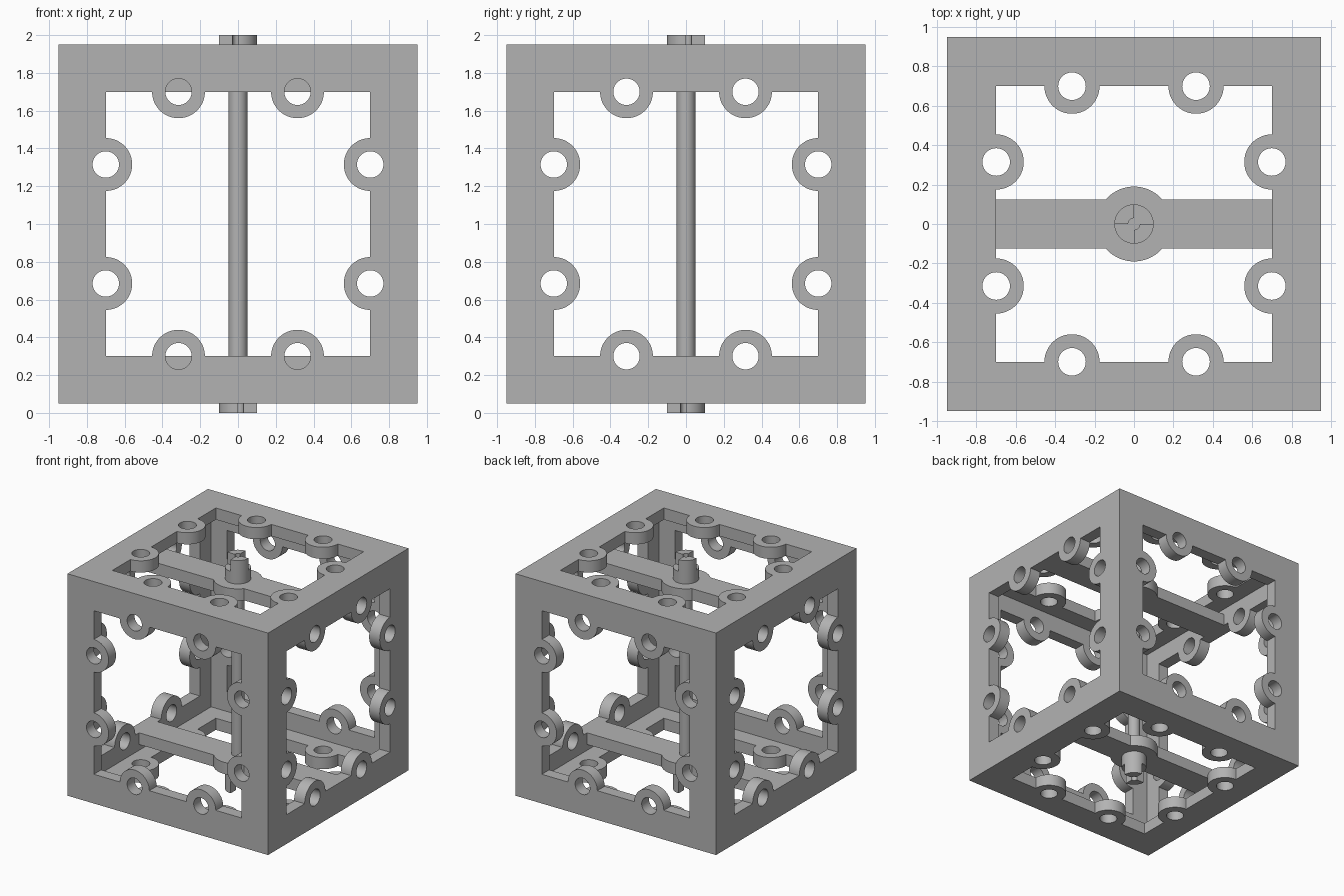
import bpy, bmesh
from math import sin, cos, pi, asin, radians
from mathutils import Matrix, Vector

if "Cube" in bpy.data.objects:
    bpy.data.objects.remove(bpy.data.objects["Cube"], do_unlink=True)

HALF, OPEN, WALL = 0.95, 0.70, 0.10      # cube half size, opening half size, wall thickness
LUG_POS, LUG_R, HOLE_R = 0.315, 0.14, 0.07
CENTRE = Matrix.Translation((0, 0, 1))

grey = bpy.data.materials.new("plain grey")
grey.use_nodes = True
grey.diffuse_color = (0.45, 0.45, 0.45, 1)
grey.node_tree.nodes["Principled BSDF"].inputs["Base Color"].default_value = grey.diffuse_color


def arc(cx, cy, r, start, end, steps):
    return [(cx + r * cos(start + (end - start) * i / steps),
             cy + r * sin(start + (end - start) * i / steps)) for i in range(steps + 1)]


def circle(cx, cy, r, steps=40):
    return arc(cx, cy, r, 0, 2 * pi, steps)[:-1]


def plate(name, outlines, thickness, matrix):
    """Flat plate from closed outlines; inner outlines become openings."""
    curve = bpy.data.curves.new(name, 'CURVE')
    curve.dimensions, curve.fill_mode, curve.extrude = '2D', 'BOTH', thickness / 2
    for points in outlines:
        spline = curve.splines.new('POLY')
        spline.points.add(len(points) - 1)
        for p, (x, y) in zip(spline.points, points):
            p.co = (x, y, 0, 1)
        spline.use_cyclic_u = True
    temp = bpy.data.objects.new(name + "_outline", curve)
    bpy.context.collection.objects.link(temp)
    depsgraph = bpy.context.evaluated_depsgraph_get()
    mesh = bpy.data.meshes.new_from_object(temp.evaluated_get(depsgraph))
    bpy.data.objects.remove(temp, do_unlink=True)
    bpy.data.curves.remove(curve)

    # Weld caps to sides and shade curved walls smooth
    bm = bmesh.new()
    bm.from_mesh(mesh)
    bmesh.ops.remove_doubles(bm, verts=bm.verts, dist=1e-5)
    bmesh.ops.recalc_face_normals(bm, faces=bm.faces)
    bm.to_mesh(mesh)
    bm.free()
    mesh.name = name
    mesh.materials.clear()
    mesh.materials.append(grey)
    obj = bpy.data.objects.new(name, mesh)
    bpy.context.collection.objects.link(obj)
    obj.matrix_world = CENTRE @ matrix
    bpy.ops.object.select_all(action='DESELECT')
    obj.select_set(True)
    bpy.context.view_layer.objects.active = obj
    bpy.ops.object.shade_smooth_by_angle(angle=radians(30))
    return obj


def panel_outlines(w, h):
    """Square frame with two drilled round lugs on each inner edge."""
    inner, holes = [], []
    for k in range(4):
        turn = Matrix.Rotation(k * pi / 2, 2)
        side = [(-OPEN, -OPEN)]
        for c in (-LUG_POS, LUG_POS):
            side += arc(c, -OPEN, LUG_R, pi, 0, 24)
            holes.append([tuple(turn @ Vector(p)) for p in circle(c, -OPEN, HOLE_R)])
        inner += [tuple(turn @ Vector(p)) for p in side]
    return [[(-w, -h), (w, -h), (w, h), (-w, h)], inner] + holes


# Six frame panels forming a hollow cube
INNER = HALF - WALL
offset = HALF - WALL / 2
for names, w, h, rotation in (
        (("top_panel", "bottom_panel"), HALF, HALF, Matrix.Identity(4)),
        (("front_panel", "back_panel"), HALF, INNER, Matrix.Rotation(pi / 2, 4, 'X')),
        (("left_panel", "right_panel"), INNER, INNER, Matrix.Rotation(pi / 2, 4, 'Y'))):
    for name, s in zip(names, (1, -1)):
        plate(name, panel_outlines(w, h), WALL,
              rotation @ Matrix.Translation((0, 0, s * offset)))

# Cross bar outline with a round central hub
BAR, HUB = 0.125, 0.19
a = asin(BAR / HUB)
bar = ([(INNER, -BAR), (INNER, BAR)] + arc(0, 0, HUB, a, pi - a, 20)
       + [(-INNER, BAR), (-INNER, -BAR)] + arc(0, 0, HUB, pi + a, 2 * pi - a, 20))

# Cross bars and toothed couplings, the lower set turned over
PIN_R, BORE_R = 0.10, 0.03
for end, flip in (("upper", Matrix.Identity(4)), ("lower", Matrix.Rotation(pi, 4, 'X'))):
    plate(end + "_cross_bar", [bar], 0.10, flip @ Matrix.Translation((0, 0, 0.75)))
    plate(end + "_coupling", [circle(0, 0, PIN_R)], 0.10,
          flip @ Matrix.Translation((0, 0, 0.85)))
    for side, start in (("rear", pi / 2), ("fore", 3 * pi / 2)):
        tooth = (arc(0, 0, PIN_R, start, start + pi / 2, 12)
                 + arc(0, 0, BORE_R, start + pi / 2, start, 6))
        plate(f"{end}_{side}_tooth", [tooth], 0.10, flip @ Matrix.Translation((0, 0, 0.95)))

# Central shaft between the bars
plate("central_shaft", [circle(0, 0, 0.05)], 1.4, Matrix.Identity(4))
